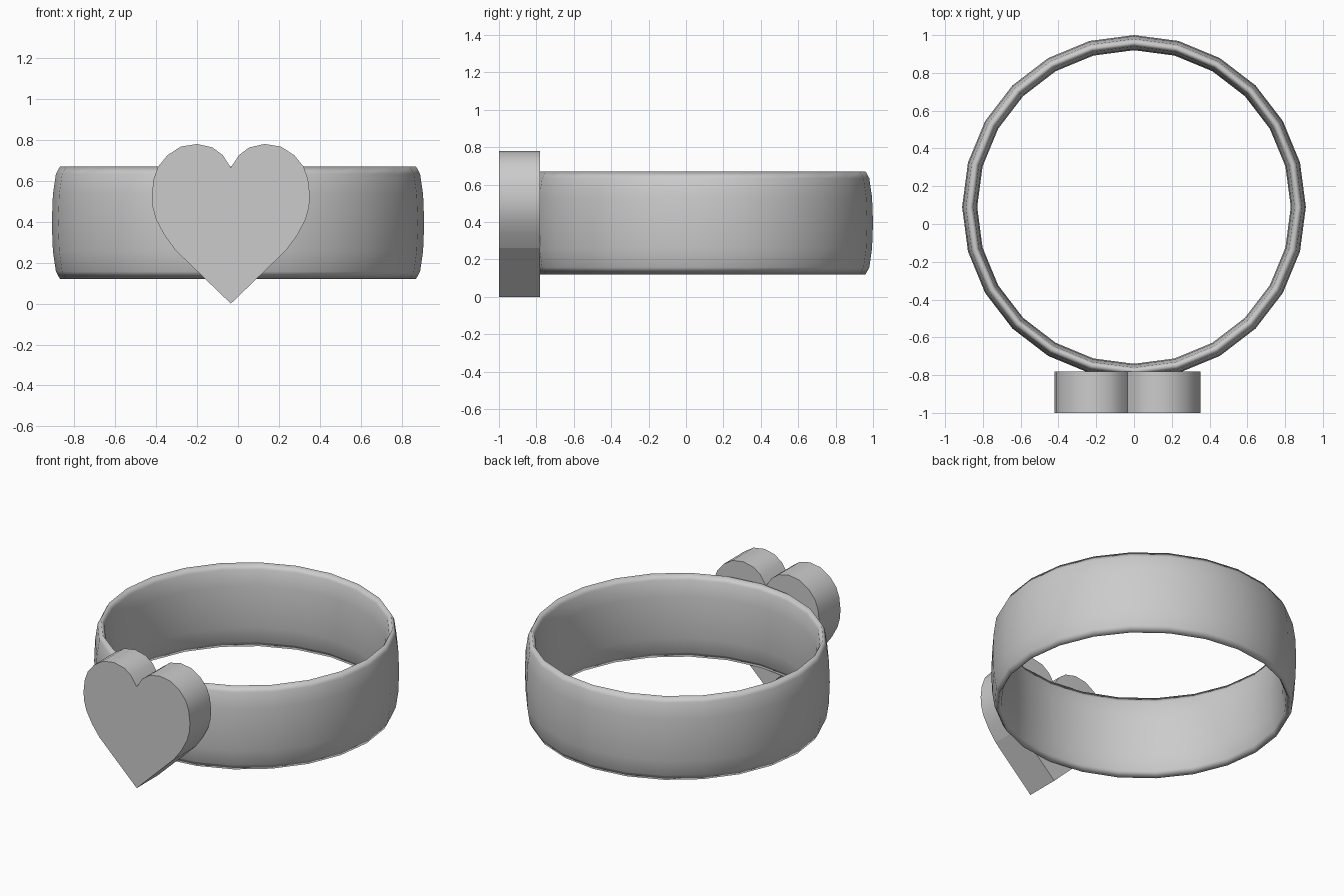
import bpy
import bmesh
import math
from mathutils import Vector

old = bpy.data.objects.get("Cube")
if old:
    bpy.data.objects.remove(old, do_unlink=True)

# One plain grey metal
grey = bpy.data.materials.new("grey_metal")
grey.use_nodes = True
colour = (0.6, 0.6, 0.6, 1)
grey.diffuse_color = colour
grey.node_tree.nodes["Principled BSDF"].inputs["Base Color"].default_value = colour


def finish(obj, name):
    obj.name = obj.data.name = name
    obj.data.materials.append(grey)
    bpy.ops.object.select_all(action="DESELECT")
    obj.select_set(True)
    bpy.context.view_layer.objects.active = obj


# Band: a thin torus stretched upwards
HALF_THICK, HALF_HEIGHT = 0.04, 0.275
bpy.ops.mesh.primitive_torus_add(
    major_segments=24, minor_segments=12, major_radius=0.87,
    minor_radius=HALF_THICK, location=(0, 0.09, 0.395))
band = bpy.context.object
band.scale.z = HALF_HEIGHT / HALF_THICK
finish(band, "ring_band")
bpy.ops.object.transform_apply(location=False, rotation=False, scale=True)
bpy.ops.object.shade_smooth()

# Heart: half outline from tip to notch, mirrored and extruded backwards
CENTRE_X, FRONT_Y, DEPTH = -0.035, -1.0, 0.22
TIP, NOTCH = (0, 0), (0, 0.665)
side = [(0.27, 0.26), (0.325, 0.335), (0.365, 0.41), (0.382, 0.47),
        (0.386, 0.53), (0.377, 0.61), (0.355, 0.67), (0.31, 0.725),
        (0.245, 0.767), (0.165, 0.78), (0.09, 0.763), (0.04, 0.726)]
outline = [TIP] + side + [NOTCH] + [(-x, z) for x, z in reversed(side)]

bm = bmesh.new()
front = bm.faces.new([bm.verts.new((CENTRE_X + x, FRONT_Y, z)) for x, z in outline])
back = bmesh.ops.extrude_face_region(bm, geom=[front], use_keep_orig=True)
moved = [g for g in back["geom"] if isinstance(g, bmesh.types.BMVert)]
bmesh.ops.translate(bm, verts=moved, vec=Vector((0, DEPTH, 0)))
bmesh.ops.recalc_face_normals(bm, faces=bm.faces)
mesh = bpy.data.meshes.new("heart")
bm.to_mesh(mesh)
bm.free()
heart = bpy.data.objects.new("heart", mesh)
bpy.context.collection.objects.link(heart)
finish(heart, "heart_ornament")
bpy.ops.object.shade_smooth_by_angle(angle=math.radians(35))

# The caps and the two straight sides at the tip stay flat
for face in mesh.polygons:
    if abs(face.normal.y) > 0.9 or face.center.z < 0.2:
        face.use_smooth = False
